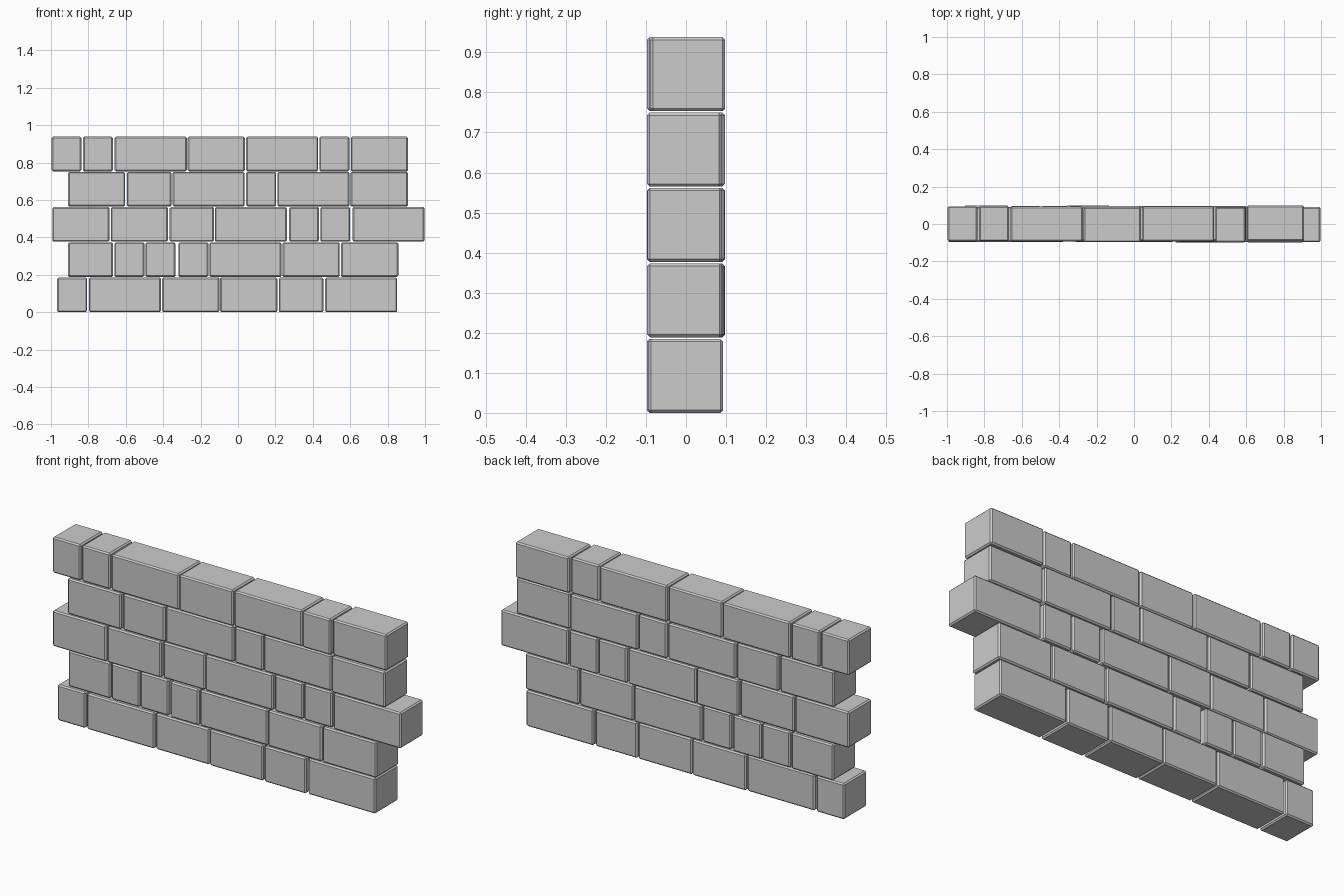
import bpy
import bmesh
import random

if "Cube" in bpy.data.objects:
    bpy.data.objects.remove(bpy.data.objects["Cube"])

random.seed(4)
HEIGHT, DEPTH, PITCH, CHAMFER = 0.185, 0.187, 0.1883, 0.007

# Four stone lengths, shared by every course
LENGTHS = {"S": 0.160, "M": 0.238, "L": 0.306, "X": 0.385}

# Each course, bottom to top: stone sizes and left edge of every stone
COURSES = [
    ("SXLLMX", [-0.967, -0.797, -0.405, -0.096, 0.218, 0.466]),
    ("MSSSXLL", [-0.909, -0.661, -0.495, -0.319, -0.153, 0.238, 0.551]),
    ("LLMXSSX", [-0.993, -0.680, -0.366, -0.124, 0.273, 0.440, 0.612]),
    ("LMXSXL", [-0.909, -0.594, -0.349, 0.044, 0.210, 0.602]),
    ("SSXLXSL", [-0.997, -0.829, -0.659, -0.269, 0.044, 0.435, 0.603]),
]


def stone(name, x, y, z, length):
    """Chamfered block with its left bottom edge at x, z."""
    bm = bmesh.new()
    bmesh.ops.create_cube(bm, size=1)
    bmesh.ops.scale(bm, vec=(length, DEPTH, HEIGHT), verts=bm.verts)
    bmesh.ops.bevel(bm, geom=bm.edges[:], offset=CHAMFER, segments=1,
                    profile=0.5, affect='EDGES')
    mesh = bpy.data.meshes.new(name)
    bm.to_mesh(mesh)
    bm.free()
    obj = bpy.data.objects.new(name, mesh)
    obj.location = (x + length / 2, y, z + HEIGHT / 2)
    bpy.context.collection.objects.link(obj)


# Lay the courses, with slight unevenness in the wall face
for row, (sizes, lefts) in enumerate(COURSES):
    for i, (size, left) in enumerate(zip(sizes, lefts)):
        length = LENGTHS[size]
        if size == "M" and row == 1:   # slightly longer course end
            length += 0.002
        y = random.uniform(-0.005, 0.005)
        stone(f"stone_course{row + 1}_{i + 1}", left, y, row * PITCH, length)
